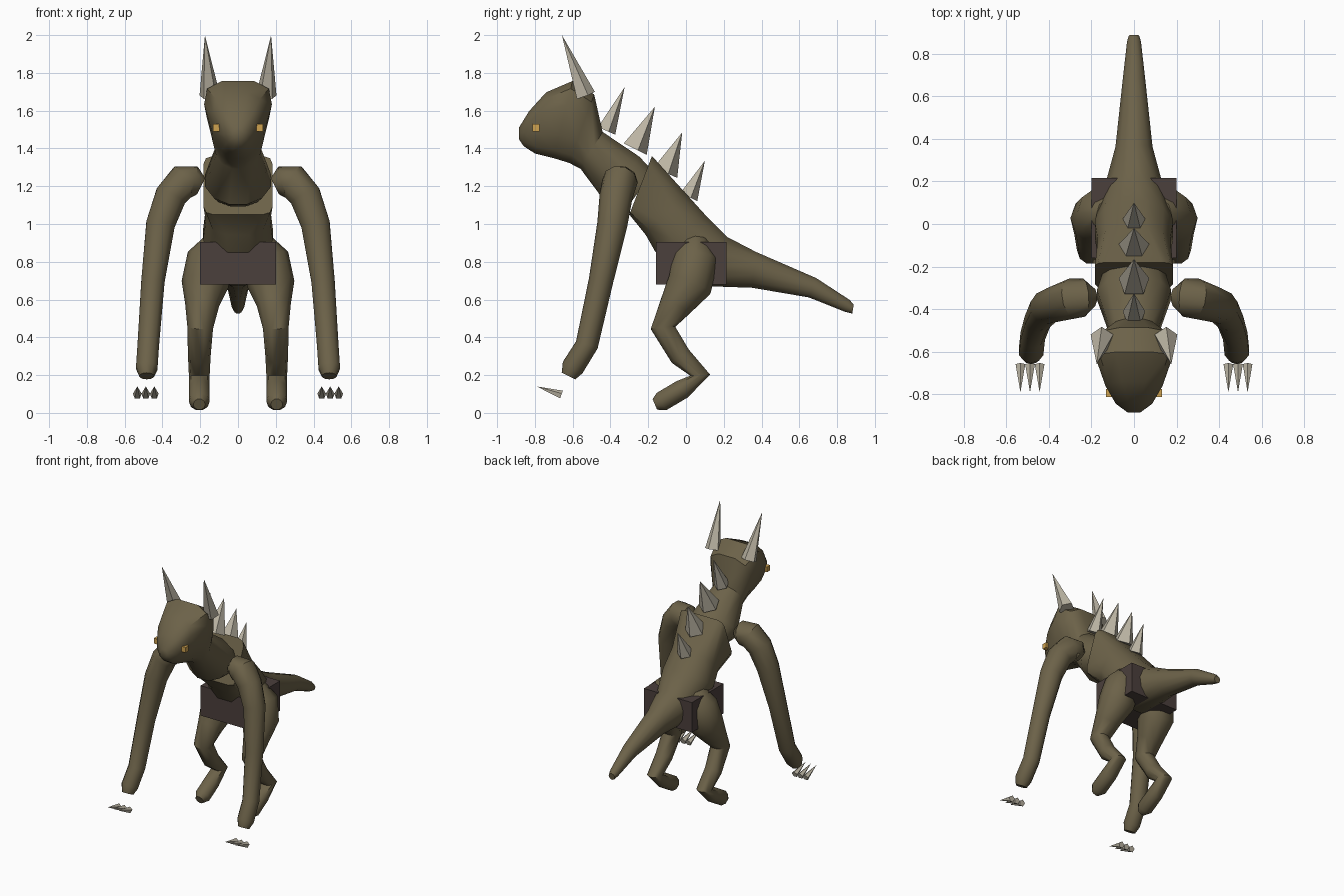
import bpy, bmesh, math
from mathutils import Vector

if "Cube" in bpy.data.objects:
    bpy.data.objects.remove(bpy.data.objects["Cube"])


def material(name, rgb):
    m = bpy.data.materials.new(name)
    m.diffuse_color = (*rgb, 1)
    m.use_nodes = True
    m.node_tree.nodes["Principled BSDF"].inputs["Base Color"].default_value = m.diffuse_color
    return m


HIDE = material("olive hide", (0.150, 0.122, 0.066))
BONE = material("pale bone", (0.50, 0.46, 0.37))
CLOTH = material("dark cloth", (0.070, 0.050, 0.045))
GOLD = material("amber", (0.62, 0.36, 0.08))


def finish(name, bm, mat, smooth=None):
    bmesh.ops.recalc_face_normals(bm, faces=bm.faces)
    me = bpy.data.meshes.new(name)
    bm.to_mesh(me)
    bm.free()
    me.materials.append(mat)
    ob = bpy.data.objects.new(name, me)
    bpy.context.collection.objects.link(ob)
    if smooth:
        bpy.ops.object.select_all(action='DESELECT')
        ob.select_set(True)
        bpy.context.view_layer.objects.active = ob
        bpy.ops.object.shade_smooth_by_angle(angle=math.radians(smooth))
    return ob


def skin(name, rings, mat, smooth):
    """Bridge a list of equal point rings into a closed tube."""
    bm = bmesh.new()
    rows = [[bm.verts.new(p) for p in r] for r in rings]
    n = len(rows[0])
    for a, b in zip(rows, rows[1:]):
        for i in range(n):
            j = (i + 1) % n
            bm.faces.new((a[i], a[j], b[j], b[i]))
    bm.faces.new(rows[0])
    bm.faces.new(rows[-1])
    return finish(name, bm, mat, smooth)


def body(name, sections, n=12):
    """Sections: top y,z, bottom y,z, half width, squareness power, upward widening."""
    rings = []
    for ty, tz, by, bz, hw, power, widen in sections:
        ring = []
        for i in range(n):
            a = 2 * math.pi * (i + 0.5) / n
            c, s = math.cos(a), math.sin(a)
            c = math.copysign(abs(c) ** power, c)
            s = math.copysign(abs(s) ** power, s) / math.cos(math.pi / n * 0.5)
            t = (s + 1) / 2
            ring.append((hw * c * (1 + widen * s), by + (ty - by) * t, bz + (tz - bz) * t))
        rings.append(ring)
    return skin(name, rings, HIDE, 40)


def limb(name, path, ref, side, n=10):
    """Path: x, y, z, radius; side mirrors it in x."""
    pts = [Vector(p[:3]) for p in path]
    rings = []
    for k, p in enumerate(pts):
        t = (pts[min(k + 1, len(pts) - 1)] - pts[max(k - 1, 0)]).normalized()
        u = (Vector(ref) - t * t.dot(Vector(ref))).normalized()
        v = t.cross(u)
        ring = []
        for i in range(n):
            a = 2 * math.pi * i / n
            q = p + (u * math.cos(a) + v * math.sin(a)) * path[k][3]
            ring.append((q.x * side, q.y, q.z))
        rings.append(ring)
    return skin(name, rings, HIDE, 40)


def spike(name, base, tip, r, n=5):
    base, tip = Vector(base), Vector(tip)
    t = (tip - base).normalized()
    u = (Vector((0, 1, 0)) - t * t.y).normalized()
    v = t.cross(u)
    bm = bmesh.new()
    ring = [bm.verts.new(base + (u * math.cos(a) + v * math.sin(a)) * r)
            for a in (2 * math.pi * i / n for i in range(n))]
    top = bm.verts.new(tip)
    for i in range(n):
        bm.faces.new((ring[i], ring[(i + 1) % n], top))
    bm.faces.new(ring)
    return finish(name, bm, BONE)


def box(name, lo, hi, mat):
    bm = bmesh.new()
    bmesh.ops.create_cube(bm, size=1)
    for v in bm.verts:
        v.co = [(l + h) / 2 + c * (h - l) for l, h, c in zip(lo, hi, v.co)]
    return finish(name, bm, mat)


# Torso with a square chest end, running into the tail
body("torso_and_tail", [
    (-.18, 1.36, -.30, 1.05, .185, .25, 0),
    (.00, 1.165, -.215, .94, .175, .8, 0),
    (.11, 1.045, -.165, .85, .19, .9, 0),
    (.22, .935, .03, .67, .15, 1, 0),
    (.37, .855, .35, .66, .09, 1, 0),
    (.69, .715, .65, .61, .055, 1, 0),
    (.865, .60, .84, .535, .034, 1, 0),
    (.888, .575, .88, .525, .025, 1, 0)])

# Neck and head, widest at the crown
body("neck_and_head", [
    (-.17, 1.28, -.31, 1.09, .15, 1, 0),
    (-.245, 1.36, -.42, 1.10, .18, 1, 0),
    (-.44, 1.49, -.56, 1.29, .12, 1, 0),
    (-.485, 1.69, -.62, 1.32, .155, .8, .3),
    (-.60, 1.76, -.70, 1.345, .16, .7, .38),
    (-.74, 1.70, -.80, 1.37, .125, .8, .3),
    (-.83, 1.60, -.86, 1.41, .085, .9, .2),
    (-.885, 1.51, -.885, 1.45, .03, 1, 0)])

# Loin cloth block
box("loin_cloth", (-.2, -.16, .68), (.2, .215, .905), CLOTH)

# Back spikes: base y, z, tip y, z, radius
for i, (by, bz, ty, tz, r) in enumerate([
        (-.425, 1.495, -.325, 1.725, .055), (-.275, 1.40, -.165, 1.62, .075),
        (-.115, 1.275, -.02, 1.485, .075), (.01, 1.145, .10, 1.335, .055)]):
    spike(f"back_spike_{i + 1}", (0, by, bz), (0, ty, tz), r)

# Paired parts
for side, tag in ((1, "left"), (-1, "right")):
    limb(f"{tag}_arm", [
        (.195, -.345, 1.20, .05), (.235, -.345, 1.22, .09), (.29, -.35, 1.225, .095),
        (.355, -.37, 1.15, .088), (.41, -.39, 1.00, .08), (.45, -.45, .70, .065),
        (.475, -.525, .36, .06), (.483, -.60, .24, .06), (.483, -.622, .195, .04)],
        (0, 1, 0), side)
    limb(f"{tag}_leg", [
        (.11, .05, .91, .07), (.145, .05, .82, .125), (.175, .02, .68, .125),
        (.19, -.055, .57, .09), (.20, -.122, .45, .068), (.205, -.03, .30, .06),
        (.205, .075, .20, .055), (.205, -.02, .125, .055), (.205, -.13, .06, .055),
        (.205, -.165, .045, .032)], (1, 0, 0), side)
    spike(f"{tag}_horn", (side * .15, -.535, 1.68), (side * .175, -.657, 2.0), .056)
    box(f"{tag}_eye", (side * .115 - .017, -.812, 1.49), (side * .115 + .017, -.775, 1.53), GOLD)
    for i in range(3):
        x = side * (.443 + .045 * i)
        spike(f"{tag}_claw_{i + 1}", (x, -.66, .095), (x, -.79, .14), .024)
